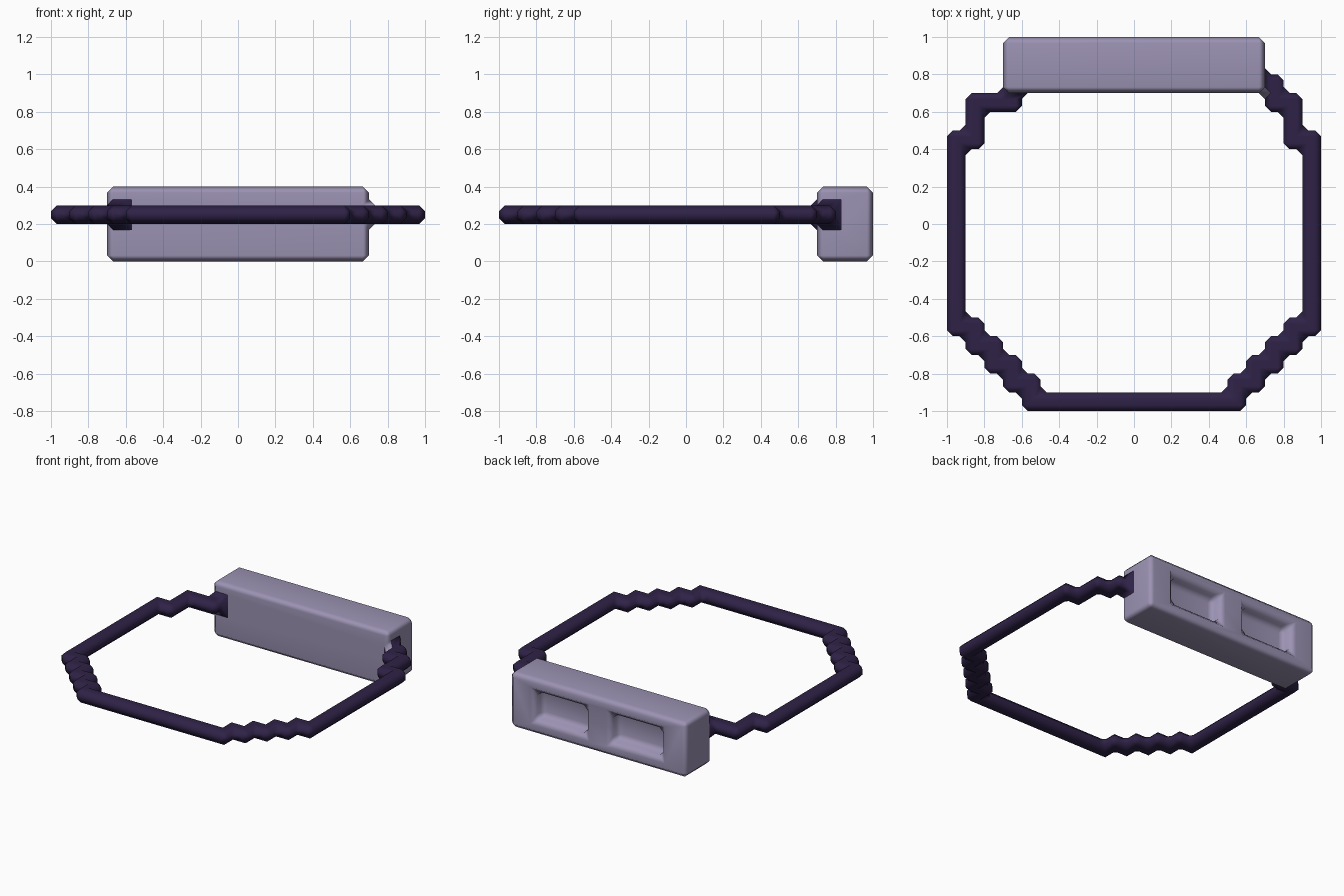
import bpy, bmesh
from mathutils import Vector

if "Cube" in bpy.data.objects:
    bpy.data.objects.remove(bpy.data.objects["Cube"])

U = 0.1       # grid unit
BEVEL = 0.032


def block(x0, x1, y0, y1, z0, z1):
    """All unit cells inside a box given in grid units."""
    return {(x, y, z) for x in range(x0, x1) for y in range(y0, y1) for z in range(z0, z1)}


# Case: solid block with two recessed windows in the back face
case = block(-7, 7, 7, 10, 0, 4)
for x0 in (-5, 1):
    case -= block(x0, x0 + 4, 9, 10, 1, 3)

# Strap: octagonal loop with stepped corners
strap = block(-6, 6, -10, -9, 2, 3)
for side in (-1, 1):
    def run(a, b, y0, y1):
        lo, hi = sorted((a * side, b * side))
        return block(lo, hi, y0, y1, 2, 3)
    strap |= run(9, 10, -6, 5)                 # straight side
    for i in range(4):                         # front diagonal steps
        strap |= run(8 - i, 10 - i, -6 - i, -5 - i)
    strap |= run(8, 10, 4, 5) | run(8, 9, 4, 7)  # rear steps
strap |= block(-9, -6, 6, 7, 2, 3)             # left end, under the case
strap |= block(7, 9, 6, 7, 2, 3) | block(7, 8, 6, 8, 2, 3)  # right end

# Joined outer skin of all cells, so the bevel also flares the joints
cells = {c: 0 for c in case}
cells.update({c: 1 for c in strap})
bm = bmesh.new()
verts = {}


def vert(p):
    if p not in verts:
        verts[p] = bm.verts.new(Vector(p) * U)
    return verts[p]


for c, mat in cells.items():
    for axis in range(3):
        for s in (0, 1):
            n = list(c)
            n[axis] += 1 if s else -1
            if tuple(n) in cells:
                continue
            u, v = (axis + 1) % 3, (axis + 2) % 3
            loop = []
            for du, dv in ((0, 0), (1, 0), (1, 1), (0, 1)):
                p = list(c)
                p[axis] += s
                p[u] += du
                p[v] += dv
                loop.append(vert(tuple(p)))
            bm.faces.new(loop if s else loop[::-1]).material_index = mat

bm.normal_update()
bmesh.ops.dissolve_limit(bm, angle_limit=0.02, verts=bm.verts[:], edges=bm.edges[:],
                         delimit={'MATERIAL'})
sharp = [e for e in bm.edges if e.is_manifold and e.calc_face_angle() > 0.5]
bmesh.ops.bevel(bm, geom=sharp, offset=BEVEL, offset_type='OFFSET', segments=1,
                profile=0.5, affect='EDGES', clamp_overlap=True, material=-1)

# Split the skin into the two parts by colour
parts = (("case", "pale violet", (0.33, 0.29, 0.45, 1)),
         ("strap", "dark purple", (0.028, 0.016, 0.062, 1)))
for i, (name, colour_name, colour) in enumerate(parts):
    part = bm.copy()
    bmesh.ops.delete(part, geom=[f for f in part.faces if f.material_index != i],
                     context='FACES')
    for f in part.faces:
        f.material_index = 0
        f.smooth = True
    mesh = bpy.data.meshes.new(name)
    part.to_mesh(mesh)
    part.free()
    mat = bpy.data.materials.new(colour_name)
    mat.diffuse_color = colour
    mat.use_nodes = True
    mat.node_tree.nodes["Principled BSDF"].inputs["Base Color"].default_value = mat.diffuse_color
    mesh.materials.append(mat)
    ob = bpy.data.objects.new(name, mesh)
    bpy.context.collection.objects.link(ob)
    ob.modifiers.new("soft_edges", 'WEIGHTED_NORMAL')
bm.free()
